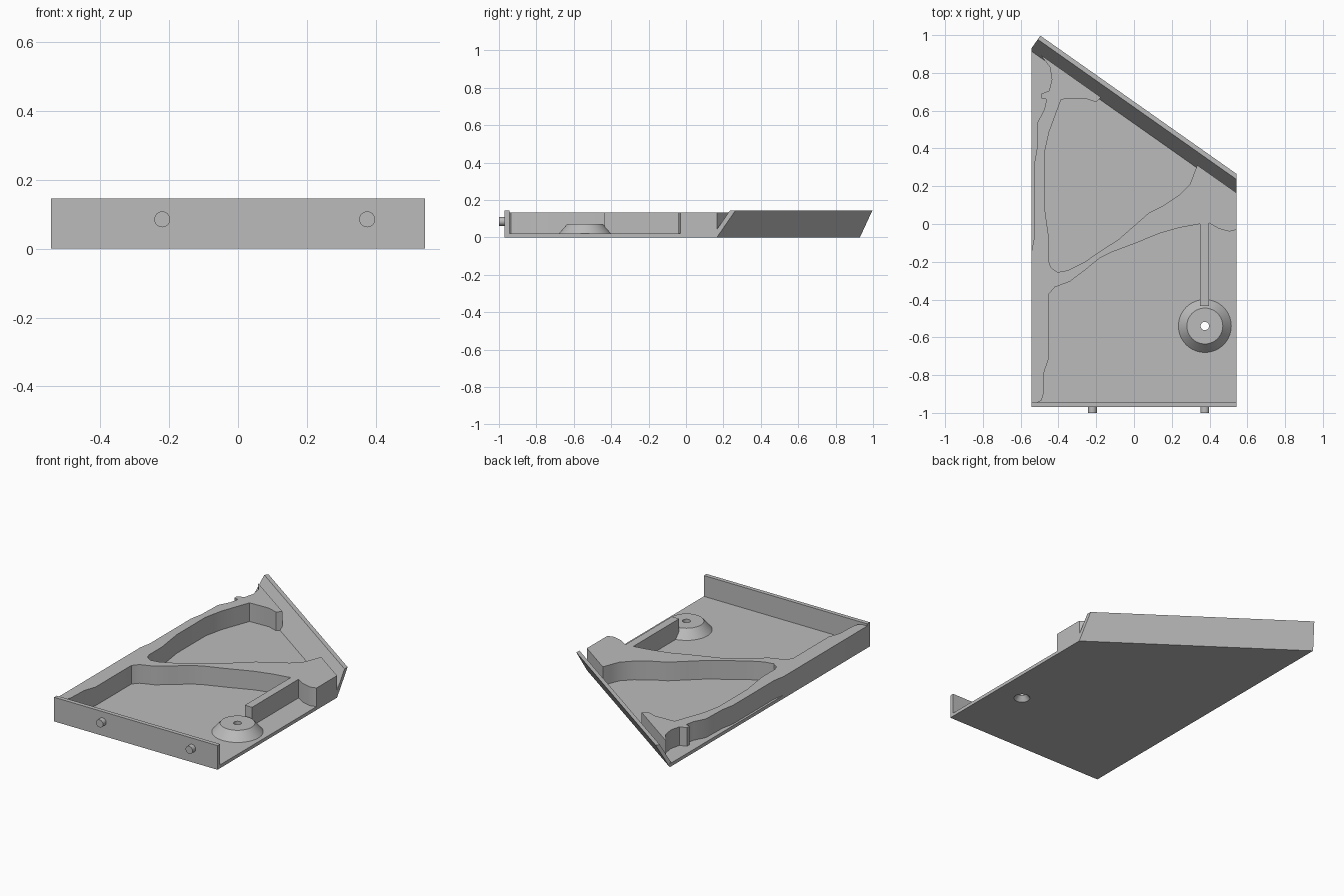
import bpy, bmesh, math
from mathutils import Vector

cube = bpy.data.objects.get("Cube")
if cube:
    bpy.data.objects.remove(cube)

W = 0.543                                  # half width of the tray
FLOOR, TOP, RIM = 0.02, 0.132, 0.145       # floor, raised land, rim heights
FRONT, LIP = -0.97, -0.945                 # front panel, outside and inside
BACK_L, BACK_R = 0.93, 0.165               # bottom back edge at each side
edge = Vector((2 * W, BACK_R - BACK_L)).normalized()
out = Vector((-edge.y, edge.x))            # outward direction of the back edge

grey = bpy.data.materials.new("plain grey")
grey.use_nodes = True
colour = (0.5, 0.5, 0.5, 1)
grey.diffuse_color = colour
grey.node_tree.nodes["Principled BSDF"].inputs["Base Color"].default_value = colour


def finish(name, bm, smooth=False):
    bmesh.ops.recalc_face_normals(bm, faces=bm.faces)
    mesh = bpy.data.meshes.new(name)
    bm.to_mesh(mesh)
    bm.free()
    mesh.materials.append(grey)
    obj = bpy.data.objects.new(name, mesh)
    bpy.context.collection.objects.link(obj)
    if smooth:
        bpy.ops.object.select_all(action='DESELECT')
        bpy.context.view_layer.objects.active = obj
        obj.select_set(True)
        bpy.ops.object.shade_smooth_by_angle(angle=math.radians(30))
    return obj


def loft(name, rings, capped=True, smooth=False):
    """Join matching rings of points; close the ends or the loop."""
    bm = bmesh.new()
    rows = [[bm.verts.new(p) for p in ring] for ring in rings]
    n = len(rows[0])
    pairs = list(zip(rows, rows[1:]))
    if capped:
        bm.faces.new(rows[0])
        bm.faces.new(rows[-1])
    else:
        pairs.append((rows[-1], rows[0]))
    for a, b in pairs:
        for i in range(n):
            j = (i + 1) % n
            bm.faces.new((a[i], a[j], b[j], b[i]))
    return finish(name, bm, smooth)


def prism(name, outline, z0, z1, smooth=False):
    return loft(name, [[(x, y, z) for x, y in outline] for z in (z0, z1)], True, smooth)


def circle(cx, cy, r, n=64):
    turn = [math.tau * i / n for i in range(n)]
    return [(cx + r * math.cos(t), cy + r * math.sin(t)) for t in turn]


def back_y(x):
    return BACK_L + (x + W) / (2 * W) * (BACK_R - BACK_L)


# Base plate with a round opening for the boss
BX, BY, OPEN = 0.375, -0.54, 0.1
plate = prism("base_plate", [(-W, LIP), (W, LIP), (W, BACK_R), (-W, BACK_L)], 0, FLOOR)
cutter = prism("boss_cutter", circle(BX, BY, OPEN), -0.1, 0.1)
cutter.hide_render = True
cutter.hide_viewport = True
cut = plate.modifiers.new("boss_opening", 'BOOLEAN')
cut.operation = 'DIFFERENCE'
cut.solver = 'EXACT'
cut.object = cutter

# Conical boss with a through hole, countersunk underneath
profile = [(0.045, 0), (0.022, 0.03), (0.022, 0.072), (0.095, 0.072),
           (0.14, FLOOR), (OPEN, FLOOR), (OPEN, 0)]
loft("screw_boss", [[(x, y, z) for x, y in circle(BX, BY, r)] for r, z in profile],
     capped=False, smooth=True)

# Front panel and its two pegs
prism("front_panel", [(-W, FRONT), (W, FRONT), (W, LIP), (-W, LIP)], 0, RIM)
for side, x in (("right", -0.22), ("left", BX)):
    loft(side + "_peg", [[(px, y, pz) for px, pz in circle(x, 0.085, 0.023, 32)]
                         for y in (-1.0, FRONT + 0.01)], True, True)

# Leaning back wall, square at one end and trimmed flush at the other
LEAN, THICK = 0.082, 0.024
section = [(0, 0), (LEAN, RIM), (LEAN - THICK, RIM),
           (0, RIM * THICK / LEAN), (-THICK, 0)]
right_end, left_end = [], []
for d, z in section:
    left_end.append((W, BACK_R + d / out.y, z))
    if d > 0:
        right_end.append((-W + d * out.x, BACK_L + d * out.y, z))
    else:
        right_end.append((-W, BACK_L + d / out.y, z))
loft("back_wall", [right_end, left_end])

# Raised land: one outline made of the shores, the arm and the back edge
front_shore = [(-.51, LIP), (-.49, -.935), (-.48, -.9), (-.475, -.78), (-.45, -.71),
               (-.45, -.37), (-.42, -.335), (-.34, -.305), (-.267, -.25), (-.18, -.18),
               (-.12, -.15), (0, -.105), (.135, -.05), (.24, -.02), (.35, 0)]
arm = [(.35, -.435), (.398, -.435), (.398, .005)]
side_shore = [(.45, -.025), (.505, -.04), (W, -.03), (W, BACK_R)]
pocket = [(.335, back_y(.335)), (.315, .26), (.295, .21), (.24, .155), (.16, .1),
          (.08, .06), (0, -.01), (-.08, -.08), (-.18, -.145), (-.26, -.2),
          (-.35, -.245), (-.405, -.255), (-.44, -.23), (-.45, -.2), (-.45, -.08),
          (-.475, .1), (-.475, .37), (-.45, .485), (-.415, .58), (-.385, .66),
          (-.26, .665), (-.2, .645), (-.175, back_y(-.175))]
outer_shore = [(-.495, back_y(-.495)), (-.445, .83), (-.435, .765), (-.45, .705),
               (-.49, .69), (-.49, .665), (-.463, .66), (-.475, .605), (-.51, .54),
               (-.515, .39), (-.53, .31), (-.53, -.08), (-W, -.15), (-W, LIP)]
prism("raised_land", front_shore + arm + side_shore + pocket + outer_shore,
      FLOOR / 2, TOP, smooth=True)
